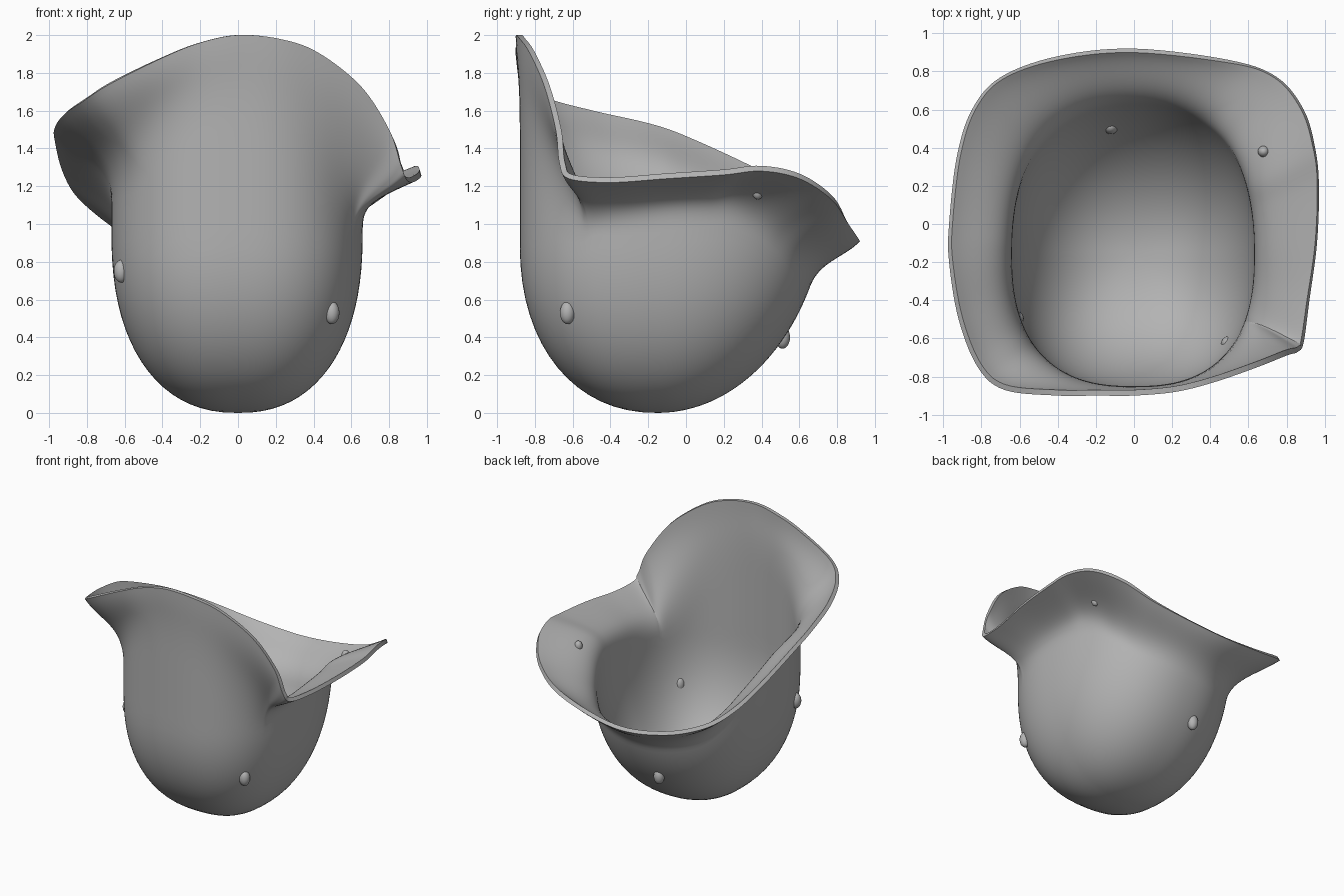
import bpy, math
from mathutils import Vector

cube = bpy.data.objects.get("Cube")
if cube:
    bpy.data.objects.remove(cube, do_unlink=True)

# One plain grey for everything
grey = bpy.data.materials.new("plain grey")
grey.use_nodes = True
colour = (0.45, 0.45, 0.45, 1)
grey.diffuse_color = colour
bsdf = next(n for n in grey.node_tree.nodes if n.type == 'BSDF_PRINCIPLED')
bsdf.inputs["Base Color"].default_value = colour
bsdf.inputs["Roughness"].default_value = 0.7

# Rim control points, anticlockwise from the front centre:
# x, y, z, height of the flare below the rim, how shelf-like the flare is
RIM = [(0, -.9, 2, .5, .1), (.22, -.88, 1.98, .6, .1), (.42, -.83, 1.91, .75, .1),
       (.65, -.75, 1.73, .8, .1), (.8, -.69, 1.5, .6, .1), (.86, -.67, 1.32, .4, .2),
       (.89, -.62, 1.24, .3, .45), (.92, -.4, 1.22, .28, .75), (.96, -.1, 1.24, .28, .88),
       (.97, .2, 1.26, .28, .85), (.95, .4, 1.28, .29, .75), (.89, .6, 1.24, .3, .65),
       (.75, .77, 1.13, .3, .55), (.5, .86, 1, .28, .45), (0, .92, .91, .26, .4),
       (-.4, .88, .94, .28, .4), (-.7, .77, 1.03, .32, .45), (-.85, .6, 1.14, .33, .5),
       (-.93, .35, 1.28, .33, .5), (-.97, 0, 1.44, .36, .5), (-.97, -.2, 1.51, .4, .5),
       (-.92, -.5, 1.58, .45, .45), (-.82, -.75, 1.65, .5, .4), (-.68, -.87, 1.74, .55, .3),
       (-.4, -.9, 1.88, .5, .2), (-.2, -.9, 1.96, .5, .1)]
CENTRE_Y = -.15
STEPS, ROWS, FLARE = 7, 22, 16


def closed_spline(points, steps):
    """Smooth closed curve through the points."""
    pts = [Vector(p) for p in points]
    out = []
    for i in range(len(pts)):
        a, b, c, d = (pts[(i + k) % len(pts)] for k in (-1, 0, 1, 2))
        for s in range(steps):
            t = s / steps
            out.append(b + t / 2 * ((c - a) + t * ((2 * a - 5 * b + 4 * c - d)
                                                   + t * (3 * b - 3 * c + d - a))))
    return out


def swell(z, belly, power):
    """Rounded growth from zero at the base to one at the belly height."""
    return (1 - (1 - min(z / belly, 1)) ** power) ** (1 / power)


def bowl_point(angle, z):
    """Point on the rounded body in a given direction and height."""
    c, s = math.cos(angle), math.sin(angle)
    width = (.66 if c > 0 else .67) * swell(z, .95, 2.3)
    depth = .9 * swell(z, 1.2, 2) if s > 0 else .73 * swell(z, .9, 2.2)
    n = 2.2 if s > 0 else 2.5
    radius = (abs(c / width) ** n + abs(s / depth) ** n) ** (-1 / n)
    return Vector((radius * c, CENTRE_Y + radius * s, z))


def column(point):
    """Wall profile from the base up to one rim point."""
    rim = Vector(point[:3])
    drop, shelf = point[3:]
    angle = math.atan2(rim.y - CENTRE_Y, rim.x)
    neck = rim.z - drop
    pts = [bowl_point(angle, neck * (1 - math.cos(math.pi / 2 * r / ROWS)))
           for r in range(1, ROWS + 1)]
    a = pts[-1]
    b = bowl_point(angle, neck + drop * .6)
    c = rim.lerp(b, shelf)
    c.z = rim.z - drop * .35
    for k in range(1, FLARE + 1):
        t = k / FLARE
        u = 1 - t
        pts.append(a * u ** 3 + b * 3 * u * u * t + c * 3 * u * t * t + rim * t ** 3)
    return pts


# Flared shell
columns = [column(p) for p in closed_spline(RIM, STEPS)]
count, rows = len(columns), ROWS + FLARE
verts = [p for col in columns for p in col] + [Vector((0, CENTRE_Y, 0))]
faces = []
for i in range(count):
    a, b = i * rows, (i + 1) % count * rows
    faces.append((count * rows, b, a))
    faces += [(a + r, b + r, b + r + 1, a + r + 1) for r in range(rows - 1)]
mesh = bpy.data.meshes.new("flared_shell")
mesh.from_pydata(verts, [], faces)
mesh.materials.append(grey)
shell = bpy.data.objects.new("flared_shell", mesh)
bpy.context.collection.objects.link(shell)
wall = shell.modifiers.new("wall thickness", 'SOLIDIFY')
wall.thickness = .03
wall.offset = -1
bpy.ops.object.select_all(action='DESELECT')
bpy.context.view_layer.objects.active = shell
shell.select_set(True)
bpy.ops.object.modifier_apply(modifier=wall.name)
bpy.ops.object.shade_smooth_by_angle(angle=math.radians(50))


# Small nubs set into the wall
def nub(name, location, size):
    bpy.ops.mesh.primitive_uv_sphere_add(segments=20, ring_count=12, location=location)
    ob = bpy.context.object
    ob.name = name
    ob.scale = size
    ob.data.materials.append(grey)
    bpy.ops.object.shade_smooth()


def wall_nub(name, x, y, z):
    angle = math.atan2(y - CENTRE_Y, x)
    nub(name, bowl_point(angle, z), (.04, .04, .06))


wall_nub("front_right_nub", -.59, -.48, .75)
wall_nub("front_left_nub", .5, -.63, .53)
wall_nub("back_nub", -.12, .5, .4)
nub("flare_pin", (.68, .38, 1.17), (.03, .03, .04))
